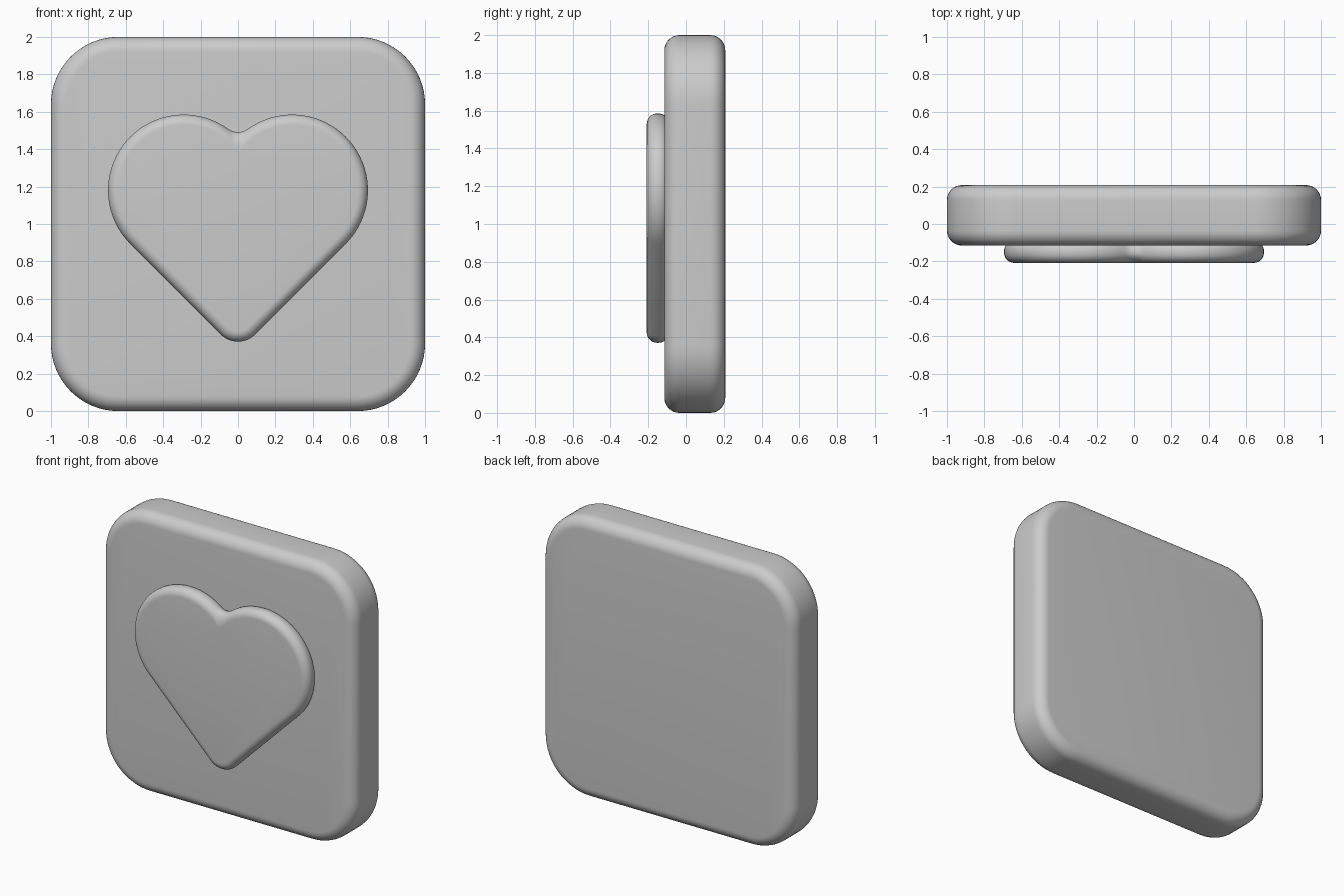
import bpy, bmesh
from math import sin, cos, pi, sqrt, atan2

if "Cube" in bpy.data.objects:
    bpy.data.objects.remove(bpy.data.objects["Cube"])


def arc(cx, cz, r, a0, a1, n):
    return [(cx + r * cos(a0 + (a1 - a0) * i / n), cz + r * sin(a0 + (a1 - a0) * i / n))
            for i in range(n + 1)]


def plate_outline(d):
    """Rounded square, inset by d."""
    R, pts = 0.36, []
    for k, (sx, sz) in enumerate([(1, 1), (-1, 1), (-1, -1), (1, -1)]):
        pts += arc(sx * (1 - R), 1 + sz * (1 - R), R - d, k * pi / 2, (k + 1) * pi / 2, 16)
    return pts


def heart_outline(d):
    """Two lobes, a small notch fillet and a rounded tip, inset by d."""
    lx, lz, R, tip = 0.29, 1.18, 0.405, 0.13
    r = R - d
    notch = 0.085 * (1 - d / HEART_ROUND) + 0.003
    nz = lz + sqrt((r + notch) ** 2 - lx ** 2)
    phi = atan2(nz - lz, -lx)
    tz = lz - lx - R * sqrt(2) + tip * sqrt(2)
    return (arc(lx, lz, r, -pi / 4, phi, 36)
            + arc(0, nz, notch, phi - pi, -phi, 8)[1:-1]
            + arc(-lx, lz, r, pi - phi, 5 * pi / 4, 36)
            + arc(0, tz, tip - d, 5 * pi / 4, 7 * pi / 4, 12))


def rounded_slab(name, outline, y0, y1, b, steps=8):
    """Stack inset outlines along y so both rims are rounded with radius b."""
    angles = [i * pi / 2 / steps for i in range(steps + 1)]
    layers = [(b * (1 - sin(a)), y0 + b * (1 - cos(a))) for a in angles]
    layers += [(b * (1 - sin(a)), y1 - b * (1 - cos(a))) for a in reversed(angles)]
    bm = bmesh.new()
    rings = [[bm.verts.new((x, y, z)) for x, z in outline(d)] for d, y in layers]
    n = len(rings[0])
    for lo, hi in zip(rings, rings[1:]):
        for i in range(n):
            j = (i + 1) % n
            bm.faces.new((lo[i], lo[j], hi[j], hi[i]))
    bm.faces.new(rings[0])
    bm.faces.new(rings[-1][::-1])
    bmesh.ops.recalc_face_normals(bm, faces=bm.faces)
    mesh = bpy.data.meshes.new(name)
    bm.to_mesh(mesh)
    bm.free()
    ob = bpy.data.objects.new(name, mesh)
    bpy.context.collection.objects.link(ob)
    bpy.ops.object.select_all(action='DESELECT')
    ob.select_set(True)
    bpy.context.view_layer.objects.active = ob
    bpy.ops.object.shade_smooth_by_angle(angle=pi / 6)
    return ob


HEART_ROUND = 0.055

# Backing tile
rounded_slab("tile", plate_outline, -0.115, 0.208, 0.08)

# Raised heart, its back rim sunk into the tile
rounded_slab("heart", heart_outline, -0.208, -0.09, HEART_ROUND)
